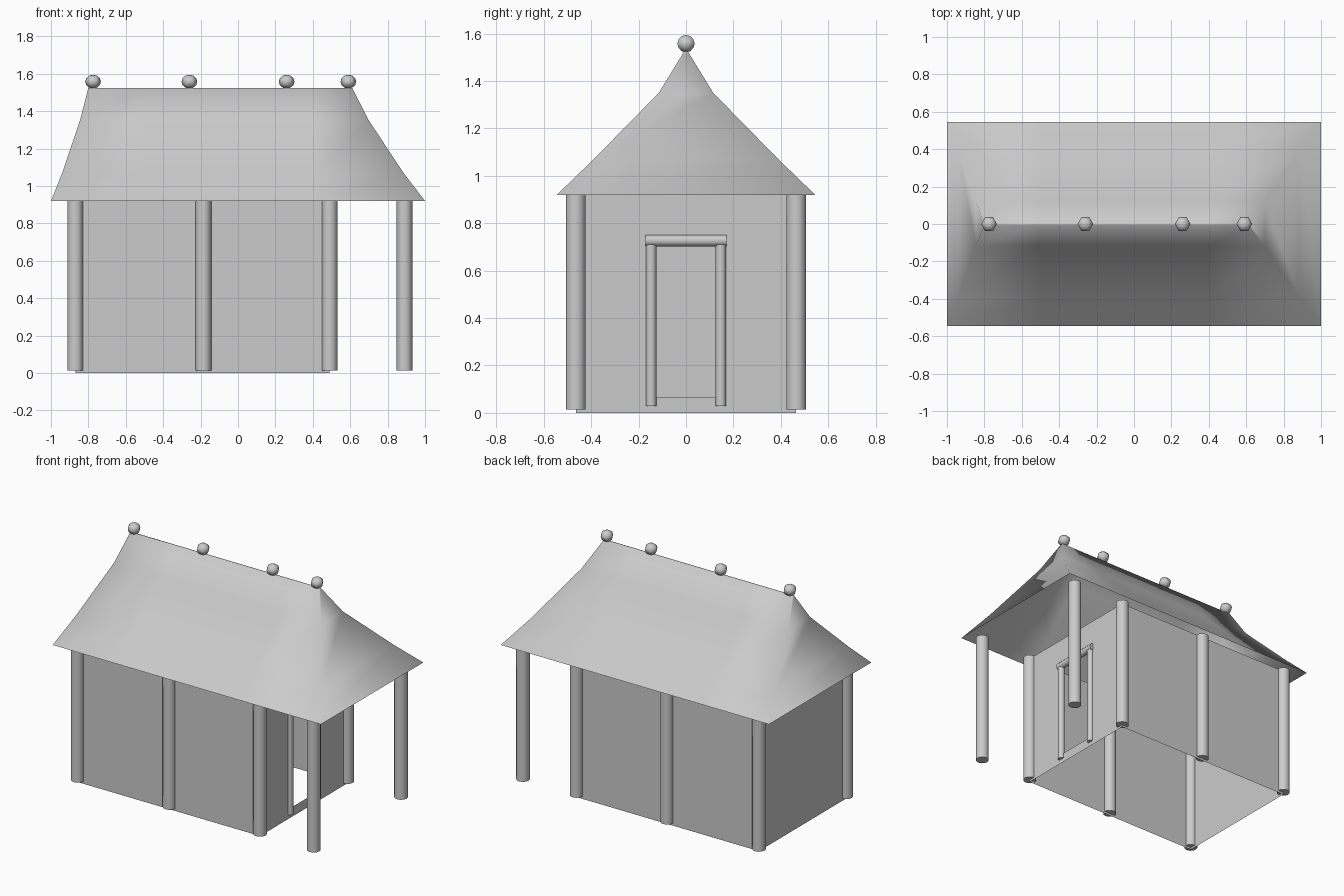
import bpy, math

if "Cube" in bpy.data.objects:
    bpy.data.objects.remove(bpy.data.objects["Cube"])


def make_mesh(name, verts, faces, smooth=False):
    me = bpy.data.meshes.new(name)
    me.from_pydata(verts, [], faces)
    me.update()
    if smooth:
        me.polygons.foreach_set("use_smooth", [True] * len(me.polygons))
    ob = bpy.data.objects.new(name, me)
    bpy.context.collection.objects.link(ob)
    return ob


def pole(name, r, length, loc, rot=(0, 0, 0)):
    bpy.ops.mesh.primitive_cylinder_add(vertices=12, radius=r, depth=length,
                                        location=loc, rotation=rot)
    ob = bpy.context.object
    ob.name = name
    bpy.ops.object.shade_smooth_by_angle(angle=math.radians(40))
    return ob


X0, X1, Y, TOP = -0.87, 0.49, 0.465, 0.92

# walls: open shell, with a doorway in the +x end
wall_pts = [(x, y, z) for z in (0, TOP) for x, y in ((X0, -Y), (X1, -Y), (X1, Y), (X0, Y))]
door_pts = [(X1, -0.125, 0.065), (X1, 0.125, 0.065), (X1, 0.125, 0.705), (X1, -0.125, 0.705)]
make_mesh("walls", wall_pts + door_pts, [
    (0, 1, 5, 4), (2, 3, 7, 6), (3, 0, 4, 7),
    (1, 2, 9, 8), (2, 6, 10, 9), (6, 5, 11, 10), (5, 1, 8, 11)])

# wall posts and porch posts
for x in (X0, -0.185, X1, 0.89):
    for y in (-Y, Y):
        pole("post", 0.042, 0.91, (x, y, 0.47))

# door frame
for y in (-0.147, 0.147):
    pole("door_jamb", 0.022, 0.68, (X1, y, 0.37))
pole("door_lintel", 0.024, 0.34, (X1, 0, 0.727), (math.pi / 2, 0, 0))

# roof: stacked rectangular rings (left x, right x, half depth, height), open below
levels = [(-1, 1, 0.545, 0.92), (-0.94, 0.885, 0.39, 1.07),
          (-0.845, 0.70, 0.115, 1.35), (-0.80, 0.61, 0.008, 1.525)]
verts, faces = [], []
for a, b, y, z in levels:
    verts += [(a, -y, z), (-0.5, -y, z), (0.4, -y, z), (b, -y, z),
              (b, y, z), (0.4, y, z), (-0.5, y, z), (a, y, z)]
for i in range(len(levels) - 1):
    for j in range(8):
        k = (j + 1) % 8
        faces.append((8 * i + j, 8 * i + k, 8 * i + 8 + k, 8 * i + 8 + j))
faces += [(24, 25, 30, 31), (25, 26, 29, 30), (26, 27, 28, 29)]
make_mesh("roof", verts, faces, smooth=True)

# ridge finials
for x in (-0.775, -0.26, 0.26, 0.59):
    bpy.ops.mesh.primitive_uv_sphere_add(segments=6, ring_count=6, radius=0.04,
                                         location=(x, 0, 1.558), rotation=(0, 0, math.pi / 6))
    ob = bpy.context.object
    ob.name = "ridge_finial"
    ob.scale = (1.05, 1.05, 0.92)
    bpy.ops.object.shade_smooth()
